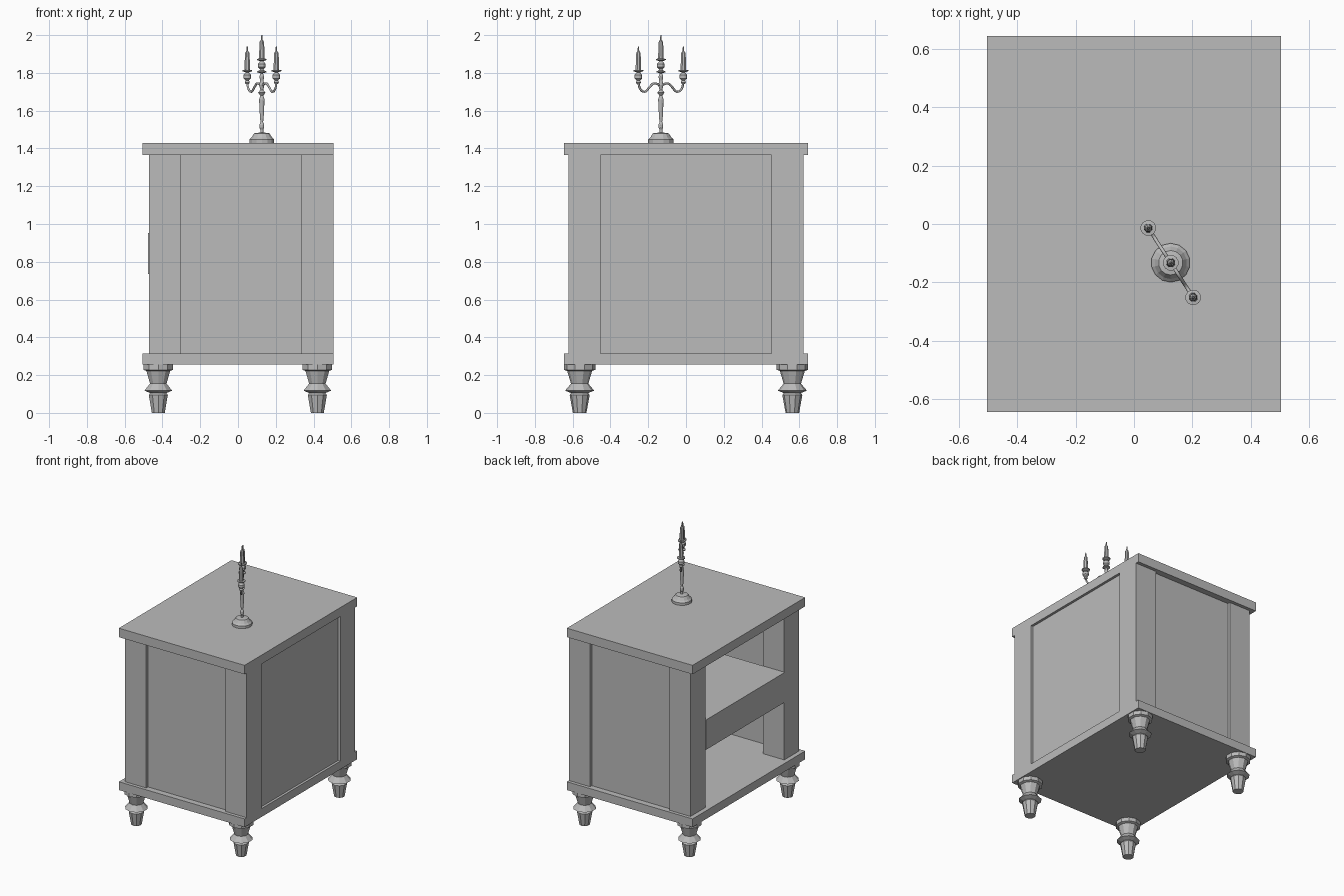
import bpy, bmesh, math
from mathutils import Vector

old = bpy.data.objects.get("Cube")
if old:
    bpy.data.objects.remove(old, do_unlink=True)

grey = bpy.data.materials.new("plain grey")
grey.use_nodes = True
grey.diffuse_color = (0.5, 0.5, 0.5, 1)
grey.node_tree.nodes["Principled BSDF"].inputs["Base Color"].default_value = (0.5, 0.5, 0.5, 1)


def finish(name, bm):
    bmesh.ops.recalc_face_normals(bm, faces=bm.faces)
    mesh = bpy.data.meshes.new(name)
    bm.to_mesh(mesh)
    bm.free()
    mesh.materials.append(grey)
    obj = bpy.data.objects.new(name, mesh)
    bpy.context.collection.objects.link(obj)
    return obj


def box(name, x, y, z):
    bm = bmesh.new()
    bmesh.ops.create_cube(bm, size=1)
    for v in bm.verts:
        for i, (lo, hi) in enumerate((x, y, z)):
            v.co[i] = lo if v.co[i] < 0 else hi
    return finish(name, bm)


def lathe(name, centre, profile, sides):
    """Stack rings of (radius, height) and close both ends."""
    bm = bmesh.new()
    rings = []
    for r, z in profile:
        rings.append([bm.verts.new((centre[0] + r * math.cos(a), centre[1] + r * math.sin(a), z))
                      for a in (math.tau * (k + 0.5) / sides for k in range(sides))])
    for low, high in zip(rings, rings[1:]):
        for k in range(sides):
            n = (k + 1) % sides
            bm.faces.new((low[k], low[n], high[n], high[k]))
    bm.faces.new(rings[0])
    bm.faces.new(rings[-1])
    return finish(name, bm)


# Top and bottom boards
FULL_X, FULL_Y = (-0.505, 0.505), (-0.646, 0.646)
box("top_board", FULL_X, FULL_Y, (1.365, 1.43))
box("bottom_board", FULL_X, FULL_Y, (0.255, 0.315))

# Corner posts, turned legs and recessed end panels
BODY_Z = (0.315, 1.365)
LEG = [(0.036, 0), (0.053, 0.095), (0.045, 0.105), (0.077, 0.118), (0.046, 0.155),
       (0.066, 0.222), (0.083, 0.228), (0.083, 0.255)]
for side, s in (("front", -1), ("back", 1)):
    ys = sorted((s * 0.453, s * 0.622))
    box(side + "_right_post", (-0.472, -0.302), ys, BODY_Z)
    box(side + "_left_post", (0.335, 0.505), ys, BODY_Z)
    box(side + "_panel", (-0.302, 0.335), sorted((s * 0.58, s * 0.602)), BODY_Z)
    for hand, x in (("right", -0.422), ("left", 0.42)):
        lathe(f"{side}_{hand}_leg", (x, s * 0.563), LEG, 10)

# Closed side panel and the shelf block across the open side
box("left_panel", (0.465, 0.487), (-0.453, 0.453), BODY_Z)
box("shelf_block", (-0.477, 0.465), (-0.453, 0.453), (0.735, 0.952))

# Candle holder: base and turned stem
C = Vector((0.126, -0.133, 0))
lathe("candle_base", C, [(0.067, 1.43), (0.067, 1.448), (0.056, 1.458), (0.042, 1.48),
                         (0.012, 1.484)], 14)
lathe("candle_stem", C, [(0.008, 1.48), (0.008, 1.5), (0.013, 1.51), (0.013, 1.525), (0.007, 1.54),
                         (0.01, 1.56), (0.015, 1.66), (0.008, 1.68), (0.02, 1.695), (0.008, 1.71),
                         (0.014, 1.735), (0.009, 1.76), (0.013, 1.78), (0.007, 1.798),
                         (0.025, 1.803), (0.025, 1.808), (0.008, 1.815)], 12)

# Cup, drip plate and tapered candle, repeated at each holder
CUP = [(0.008, -0.07), (0.014, -0.062), (0.01, -0.05), (0.021, -0.04), (0.021, -0.022),
       (0.009, -0.008), (0.027, -0.002), (0.027, 0.004), (0.012, 0.006)]
CANDLE = [(0.016, 0.004), (0.014, 0.07), (0.012, 0.095), (0.005, 0.105), (0.003, 0.13)]


def holder(name, at, z):
    lathe(name + "_cup", at, [(r, z + h) for r, h in CUP], 12)
    lathe(name + "_candle", at, [(r, z + h) for r, h in CANDLE], 8)


holder("middle", C, 1.87)
direction = Vector((0.077, -0.119, 0))

# Curved arms on both sides of the stem
ARM = [(0.0, 1.73), (0.3, 1.745), (0.5, 1.725), (0.72, 1.7), (0.92, 1.715), (1.0, 1.75)]
for name, s in (("left", 1), ("right", -1)):
    holder(name, C + s * direction, 1.811)
    curve = bpy.data.curves.new(name + "_arm", "CURVE")
    curve.dimensions = "3D"
    curve.bevel_depth = 0.006
    curve.bevel_resolution = 1
    curve.resolution_u = 4
    curve.use_fill_caps = True
    spline = curve.splines.new("BEZIER")
    spline.bezier_points.add(len(ARM) - 1)
    for p, (t, z) in zip(spline.bezier_points, ARM):
        p.co = C + s * t * direction + Vector((0, 0, z))
        p.handle_left_type = p.handle_right_type = "AUTO"
    curve.materials.append(grey)
    bpy.context.collection.objects.link(bpy.data.objects.new(name + "_arm", curve))
